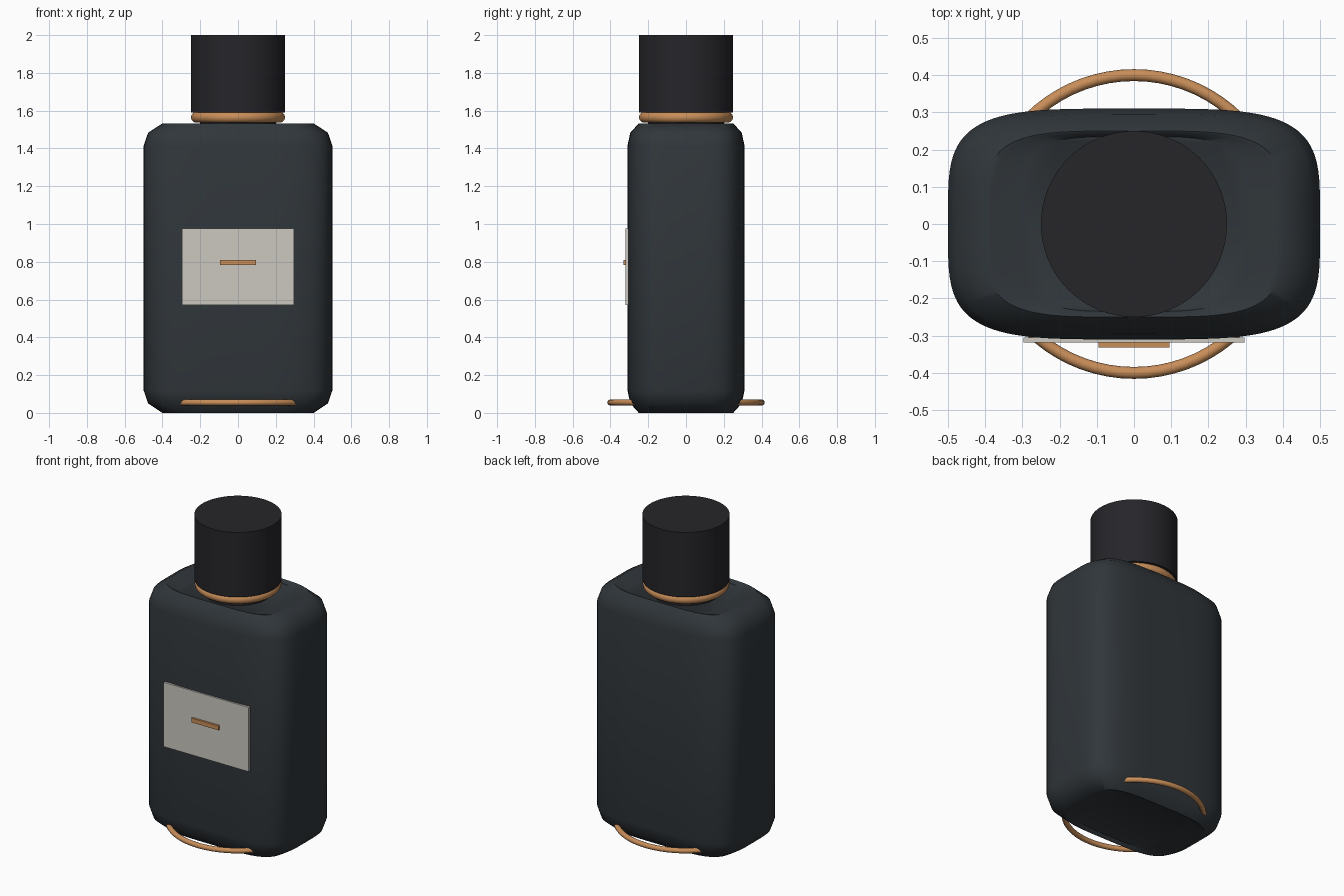
import bpy, bmesh, math

if "Cube" in bpy.data.objects:
    bpy.data.objects.remove(bpy.data.objects["Cube"])

def material(name, rgb):
    m = bpy.data.materials.new(name)
    m.diffuse_color = (*rgb, 1)
    m.use_nodes = True
    m.node_tree.nodes["Principled BSDF"].inputs["Base Color"].default_value = m.diffuse_color
    return m

DARK = material("dark_glass", (0.030, 0.037, 0.043))
BLACK = material("black", (0.019, 0.019, 0.023))
COPPER = material("copper", (0.58, 0.27, 0.10))
PAPER = material("paper", (0.60, 0.58, 0.53))

def finish(name, mat, smooth=True):
    ob = bpy.context.object
    ob.name = name
    ob.data.materials.append(mat)
    if smooth:
        bpy.ops.object.shade_smooth_by_angle(angle=math.radians(40))
    return ob

def box(name, mat, x, y0, y1, z0, z1):
    bpy.ops.mesh.primitive_cube_add(size=1, location=(0, (y0 + y1) / 2, (z0 + z1) / 2))
    bpy.context.object.scale = (2 * x, y1 - y0, z1 - z0)
    return finish(name, mat, False)

def cylinder(name, mat, r, z0, z1):
    bpy.ops.mesh.primitive_cylinder_add(vertices=64, radius=r, depth=z1 - z0,
                                        location=(0, 0, (z0 + z1) / 2))
    return finish(name, mat)

def ring(name, mat, major, minor, z):
    bpy.ops.mesh.primitive_torus_add(major_segments=72, minor_segments=14, major_radius=major,
                                     minor_radius=minor, location=(0, 0, z))
    return finish(name, mat)

def superellipse(rx, ry, n=96, e=0.48):
    pts = []
    for i in range(n):
        a = 2 * math.pi * i / n
        c, s = math.cos(a), math.sin(a)
        pts.append((math.copysign(abs(c) ** e, c) * rx, math.copysign(abs(s) ** e, s) * ry))
    return pts

# body: superellipse sections with softened, slightly dished ends
H = 1.533
ends = [(0.30, 0.235, 0.02), (0.38, 0.245, 0.002), (0.40, 0.25, 0.0),
        (0.476, 0.295, 0.05), (0.50, 0.31, 0.12)]
sections = ends + [(rx, ry, H - z) for rx, ry, z in reversed(ends)]
bm = bmesh.new()
loops = [[bm.verts.new((x, y, z)) for x, y in superellipse(rx, ry)] for rx, ry, z in sections]
for a, b in zip(loops, loops[1:]):
    for i in range(len(a)):
        j = (i + 1) % len(a)
        bm.faces.new((a[i], a[j], b[j], b[i]))
bm.faces.new(loops[0][::-1])
bm.faces.new(loops[-1])
bmesh.ops.recalc_face_normals(bm, faces=bm.faces)
me = bpy.data.meshes.new("bottle_body")
bm.to_mesh(me)
bm.free()
body = bpy.data.objects.new("bottle_body", me)
bpy.context.collection.objects.link(body)
bpy.context.view_layer.objects.active = body
body.select_set(True)
finish("bottle_body", DARK)

# neck, collar and cap
cylinder("neck", BLACK, 0.20, 1.50, 1.60)
ring("collar_ring", COPPER, 0.22, 0.029, 1.565)
cylinder("cap", BLACK, 0.25, 1.59, 2.0)

# base ring
ring("base_ring", COPPER, 0.40, 0.016, 0.055)

# front label and its inlay bar
box("label", PAPER, 0.297, -0.319, -0.305, 0.57, 0.977)
box("label_bar", COPPER, 0.095, -0.332, -0.315, 0.783, 0.81)
